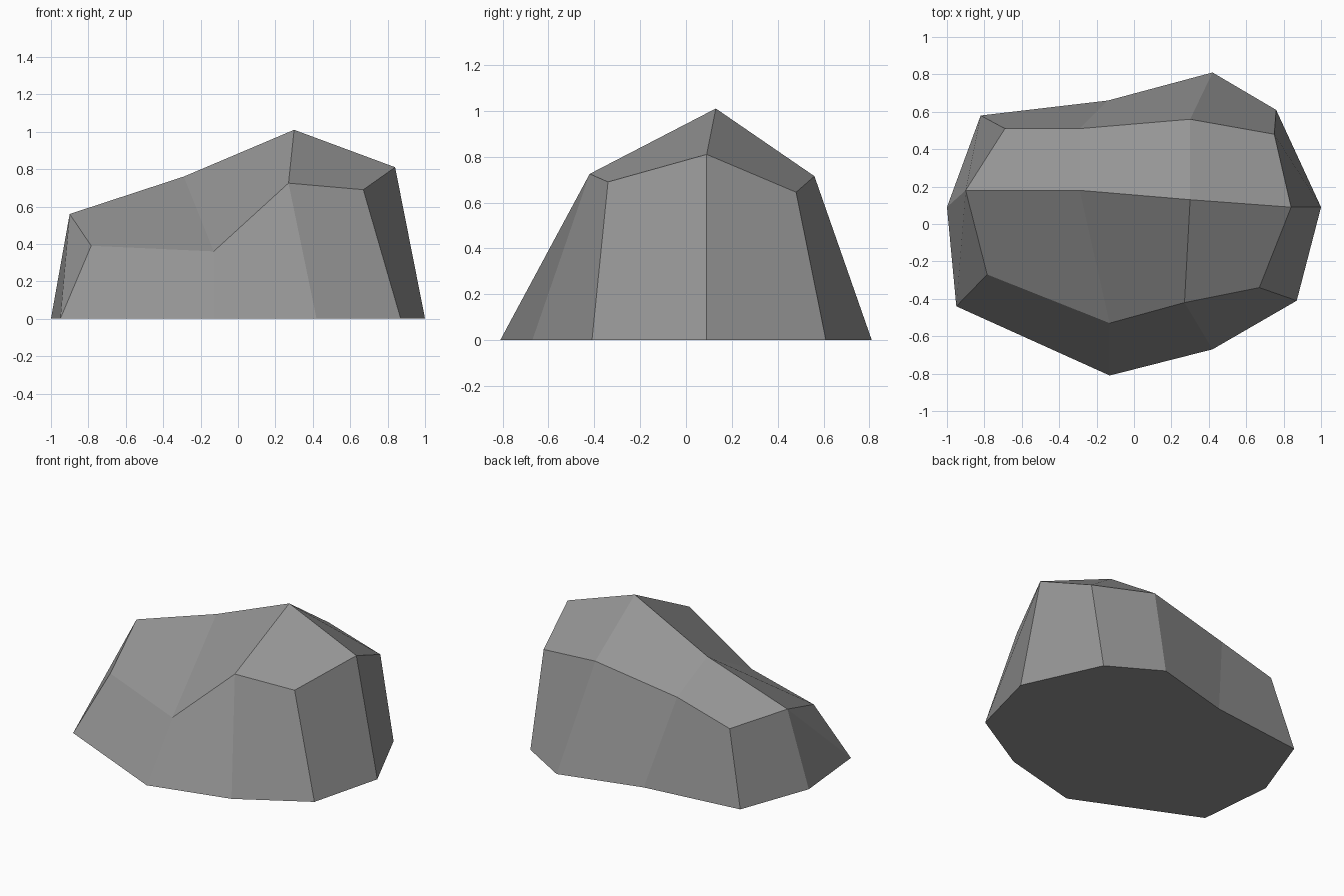
import bpy, bmesh

if "Cube" in bpy.data.objects:
    bpy.data.objects.remove(bpy.data.objects["Cube"])

# ground outline and shoulder ring, counter-clockwise from the left tip
base = [(-1, .09), (-.95, -.44), (-.13, -.81), (.42, -.67), (.87, -.41),
        (1, .09), (.76, .61), (.42, .81), (-.14, .66), (-.82, .58)]
shoulder = [(-.90, .18, .56), (-.785, -.27, .39), (-.13, -.53, .36), (.27, -.42, .725),
            (.67, -.34, .69), (.84, .09, .81), (.75, .48, .645), (.30, .56, .715),
            (-.29, .51, .605), (-.69, .51, .495)]
# inner ridge points between the two shoulder tips
ridge_mid = [(-.29, .18, .76), (.30, .13, 1.01)]

bm = bmesh.new()
low = [bm.verts.new((x, y, 0)) for x, y in base]
top = [bm.verts.new(p) for p in shoulder]
ridge = [top[0]] + [bm.verts.new(p) for p in ridge_mid] + [top[5]]

# underside and side walls (left front wall folds along its diagonal)
bm.faces.new(low[::-1])
for i in range(10):
    j = (i + 1) % 10
    if i == 0:
        bm.faces.new((low[0], low[1], top[0]))
        bm.faces.new((low[1], top[1], top[0]))
    else:
        bm.faces.new((low[i], low[j], top[j], top[i]))

# sloping top strips in front of and behind the ridge
front = top[1:5]
back = top[:5:-1]
for i in range(3):
    bm.faces.new((front[i], front[i + 1], ridge[i + 1], ridge[i]))
    bm.faces.new((ridge[i], ridge[i + 1], back[i + 1], back[i]))
bmesh.ops.recalc_face_normals(bm, faces=bm.faces[:])

mesh = bpy.data.meshes.new("rock")
bm.to_mesh(mesh)
bm.free()
rock = bpy.data.objects.new("rock", mesh)
bpy.context.collection.objects.link(rock)

# stone colour
stone = bpy.data.materials.new("grey stone")
stone.diffuse_color = (.30, .30, .30, 1)
stone.use_nodes = True
stone.node_tree.nodes["Principled BSDF"].inputs["Base Color"].default_value = stone.diffuse_color
mesh.materials.append(stone)
